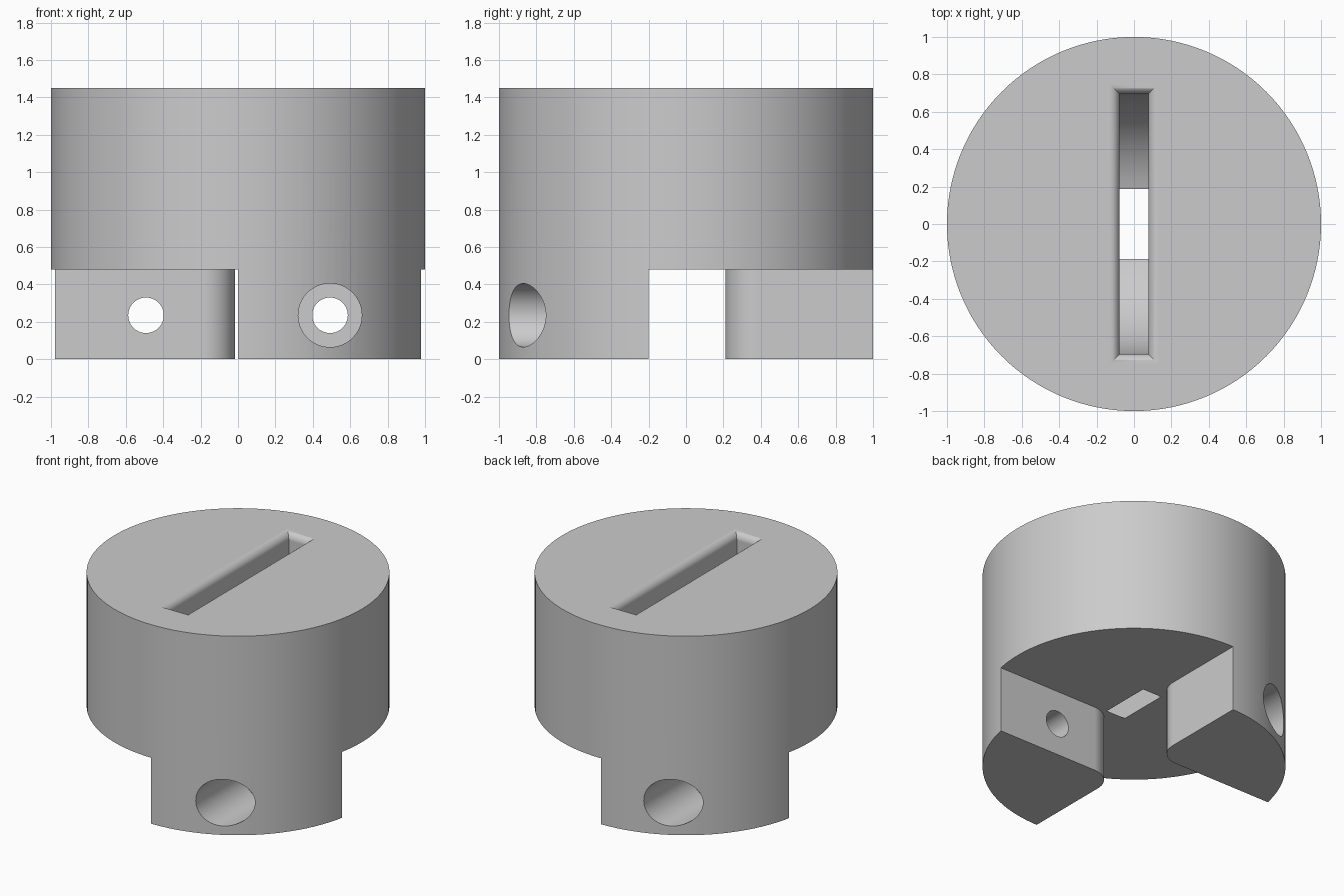
import bpy, bmesh
from math import sin, cos, radians, sqrt, pi

if "Cube" in bpy.data.objects:
    bpy.data.objects.remove(bpy.data.objects["Cube"])

TOP, STEP = 1.45, 0.48            # top face, underside of the drum
SLOT_X, SLOT_R, LIP = 0.077, 0.695, 0.054

grey = bpy.data.materials.new("light grey")
grey.use_nodes = True
grey.diffuse_color = (0.6, 0.6, 0.6, 1)
grey.node_tree.nodes["Principled BSDF"].inputs["Base Color"].default_value = (0.6, 0.6, 0.6, 1)


def loft(name, rings):
    """Closed solid through rings that all have the same point count."""
    bm = bmesh.new()
    loops = [[bm.verts.new(p) for p in ring] for ring in rings]
    n = len(loops[0])
    for a, b in zip(loops, loops[1:]):
        for i in range(n):
            j = (i + 1) % n
            bm.faces.new((a[i], a[j], b[j], b[i]))
    bm.faces.new(loops[0][::-1])
    bm.faces.new(loops[-1])
    bmesh.ops.recalc_face_normals(bm, faces=bm.faces)
    mesh = bpy.data.meshes.new(name)
    bm.to_mesh(mesh)
    bm.free()
    ob = bpy.data.objects.new(name, mesh)
    bpy.context.collection.objects.link(ob)
    ob.hide_render = True
    return ob


def bore(name, x, r, y0, y1):
    """Round cutter lying along y."""
    ring = [(x + r * cos(2 * pi * i / 64), 0.235 + r * sin(2 * pi * i / 64)) for i in range(64)]
    return loft(name, [[(px, y, pz) for px, pz in ring] for y in (y0, y1)])


def cut(target, cutter):
    mod = target.modifiers.new(cutter.name, 'BOOLEAN')
    mod.operation = 'DIFFERENCE'
    mod.solver = 'EXACT'
    mod.object = cutter
    bpy.context.view_layer.objects.active = target
    bpy.ops.object.modifier_apply(modifier=mod.name)
    bpy.data.objects.remove(cutter)


# Drum with lugs, starting as one full cylinder
bpy.ops.mesh.primitive_cylinder_add(vertices=128, radius=1, depth=TOP, location=(0, 0, TOP / 2))
body = bpy.context.object
body.name = "slotted_drum"
body.data.materials.append(grey)

# Clearance around the two opposite lugs, with rounded inner corners
r = 0.17
half = [(-2, -2), (0, -2)]
half += [(r - r * cos(a), -0.2 - r + r * sin(a)) for a in (radians(7.5 * i) for i in range(13))]
outline = half + [(2, -0.2)]
outline = outline[1:] + [(-x - 0.015, -y + 0.01) for x, y in outline[1:]]
# outer corners of the clearance
outline.insert(len(outline) // 2, (2, 2))
outline.append((-2, -2))
cut(body, loft("lug_clearance", [[(x, y, z) for x, y in outline] for z in (-0.2, STEP)]))

# Screw hole and counterbore in each lug
for s in (1, -1):
    cut(body, bore("counterbore", s * 0.492, 0.17, -s * 1.3, -s * 0.4))
    cut(body, bore("screw_hole", s * 0.492, 0.095, -s * 0.6, s * 0.1))

# Slot: round-bottomed below, rolled lip at the top
centre = STEP + sqrt(SLOT_R ** 2 - 0.187 ** 2)
sections = []
for i in range(25):
    a = radians(80 * (1 - i / 24))
    sections.append((SLOT_X, SLOT_R * cos(a), centre - SLOT_R * sin(a)))
for i in range(13):
    a = radians(90 * i / 12)
    out = LIP * (1 - cos(a))
    sections.append((SLOT_X + out, SLOT_R + out, TOP - LIP + LIP * sin(a)))
sections.append((SLOT_X + LIP, SLOT_R + LIP, TOP + 0.1))
cut(body, loft("slot", [[(-x, -y, z), (x, -y, z), (x, y, z), (-x, y, z)] for x, y, z in sections]))

# Smooth curved walls, crisp edges
bpy.ops.object.select_all(action='DESELECT')
body.select_set(True)
bpy.context.view_layer.objects.active = body
bpy.ops.object.shade_smooth_by_angle(angle=radians(30))
weighted = body.modifiers.new("even_normals", 'WEIGHTED_NORMAL')
weighted.keep_sharp = True
